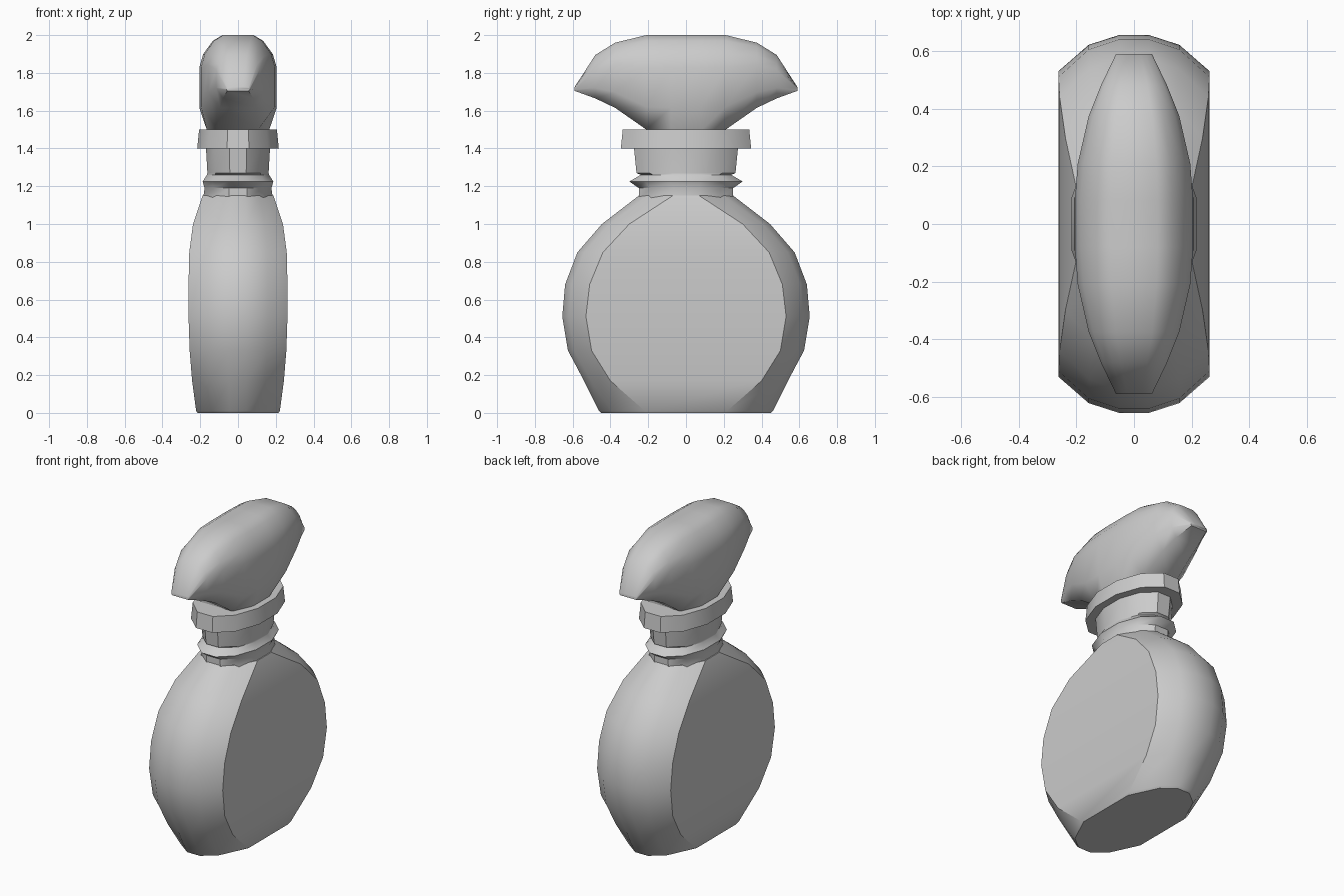
import bpy, bmesh, math

if "Cube" in bpy.data.objects:
    bpy.data.objects.remove(bpy.data.objects["Cube"])


def loft(name, rings, angle=35):
    """Skin a list of equal-length closed rings and cap both ends."""
    bm = bmesh.new()
    loops = [[bm.verts.new(p) for p in ring] for ring in rings]
    n = len(loops[0])
    for a, b in zip(loops, loops[1:]):
        for i in range(n):
            j = (i + 1) % n
            bm.faces.new((a[i], a[j], b[j], b[i]))
    bm.faces.new(loops[0][::-1])
    bm.faces.new(loops[-1])
    bmesh.ops.recalc_face_normals(bm, faces=bm.faces)
    mesh = bpy.data.meshes.new(name)
    bm.to_mesh(mesh)
    bm.free()
    obj = bpy.data.objects.new(name, mesh)
    bpy.context.collection.objects.link(obj)
    bpy.ops.object.select_all(action='DESELECT')
    bpy.context.view_layer.objects.active = obj
    obj.select_set(True)
    bpy.ops.object.shade_smooth_by_angle(angle=math.radians(angle))
    return obj


def flask_ring(z, w, flat, m):
    """12-sided section: flat sides at x = +-w, rounded ends at y = +-m."""
    q = [(w, flat), (0.6 * w, flat + 0.73 * (m - flat)), (0.2 * w, m)]
    half = q + [(-x, y) for x, y in q[::-1]]
    return [(x, y, z) for x, y in half + [(-x, -y) for x, y in half]]


def oval_ring(z, w, m, n=12):
    """12-sided oval whose flats touch x = +-w and y = +-m."""
    k = 1 / math.cos(math.pi / n)
    return [(k * w * math.cos((i + 0.5) * math.tau / n),
             k * m * math.sin((i + 0.5) * math.tau / n), z) for i in range(n)]


# Flask body: height, half depth, half length of flat panel, half length
body = [(0, .215, .20, .45), (.012, .222, .22, .462), (.17, .243, .40, .54),
        (.33, .256, .50, .625), (.51, .262, .53, .655), (.68, .262, .51, .64),
        (.85, .258, .44, .575), (1.0, .238, .30, .445), (1.15, .188, .07, .25)]
loft("flask_body", [flask_ring(*r) for r in body])

# Neck with its pointed ring
neck = [(1.13, .185, .25), (1.19, .177, .25), (1.225, .187, .30),
        (1.26, .165, .24), (1.27, .162, .262), (1.41, .17, .276)]
loft("neck", [oval_ring(*r) for r in neck])

# Collar
loft("collar", [oval_ring(1.4, .216, .345), oval_ring(1.5, .206, .335)])

# Stopper, skinned along y: y, half width, foot width, bottom z, top z
section = [(1, .24), (1, .66), (.9, .8), (.65, .94), (.4, 1)]


def stopper_ring(y, w, foot, z0, z1):
    side = [(foot, 0)] + section
    ring = side + [(-u, t) for u, t in side[::-1]]
    return [(u * w, y, z0 + t * (z1 - z0)) for u, t in ring]


half = [(.59, .062, .9, 1.705, 1.725), (.48, .115, .7, 1.665, 1.895),
        (.375, .157, .6, 1.615, 1.96), (.21, .195, .55, 1.5, 2.0),
        (.08, .205, .8, 1.495, 2.0)]
stations = [(-h[0], *h[1:]) for h in half] + half[::-1]
loft("stopper", [stopper_ring(*s) for s in stations], 50)
